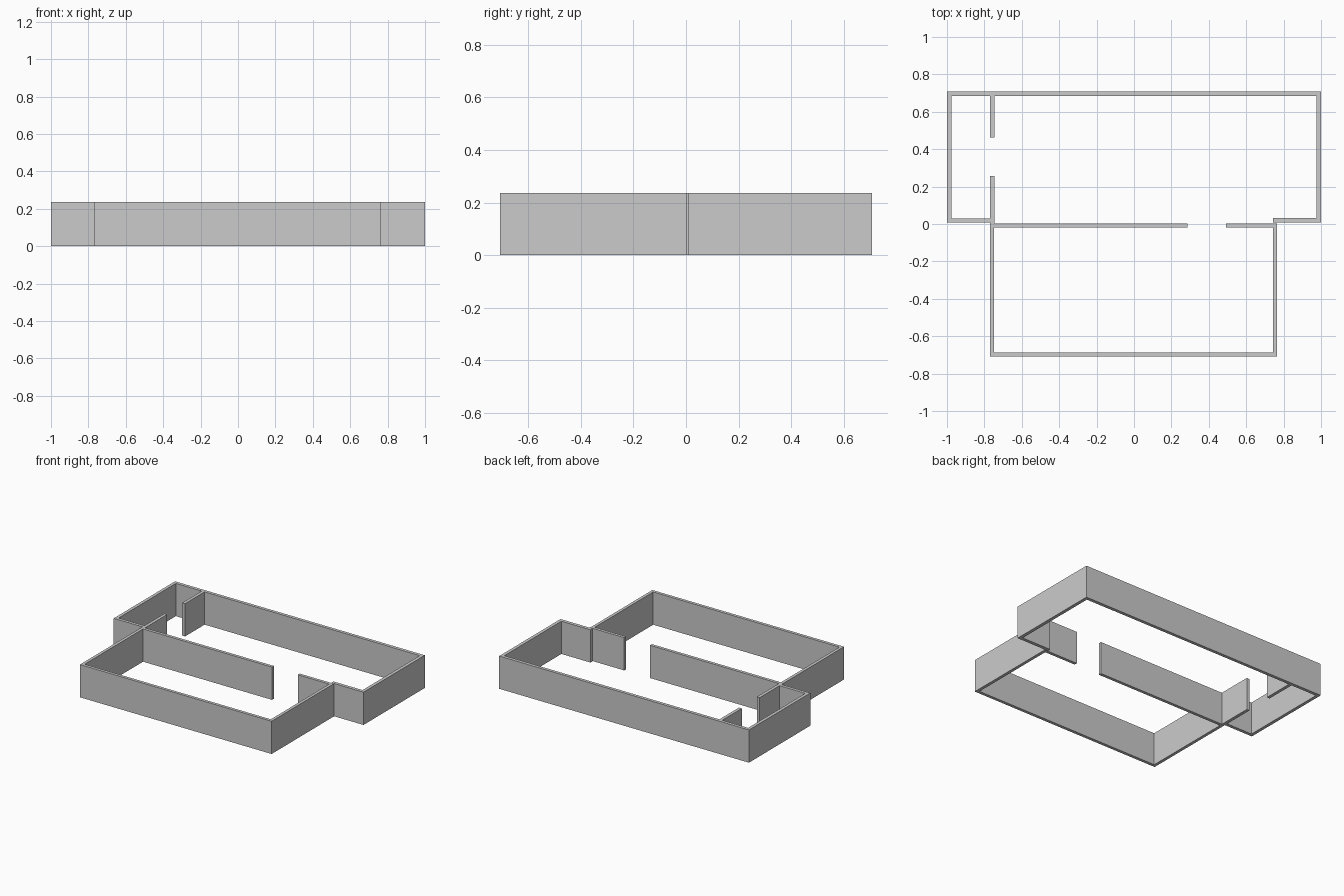
import bpy
import bmesh
from mathutils import Vector

if "Cube" in bpy.data.objects:
    bpy.data.objects.remove(bpy.data.objects["Cube"])

HEIGHT = 0.237
THICK = 0.023


def normal(a, b):
    d = (b - a).normalized()
    return Vector((-d.y, d.x))


def wall_run(name, path, thick=THICK):
    """Extrude a wall along its outer line, thickened to the left with mitred corners."""
    pts = [Vector(p) for p in path]
    norms = [normal(a, b) for a, b in zip(pts, pts[1:])]
    inner = []
    for i, p in enumerate(pts):
        n0, n1 = norms[max(i - 1, 0)], norms[min(i, len(norms) - 1)]
        inner.append(p + (n0 + n1) * thick / (1 + n0.dot(n1)))
    bm = bmesh.new()
    rings = []
    for o, n in zip(pts, inner):
        rings.append([bm.verts.new((q.x, q.y, z))
                      for q, z in ((o, 0), (n, 0), (n, HEIGHT), (o, HEIGHT))])
    for a, b in zip(rings, rings[1:]):
        for k in range(4):
            j = (k + 1) % 4
            bm.faces.new((a[k], a[j], b[j], b[k]))
    bm.faces.new(rings[0])
    bm.faces.new(rings[-1])
    bmesh.ops.recalc_face_normals(bm, faces=bm.faces)
    mesh = bpy.data.meshes.new(name)
    bm.to_mesh(mesh)
    bm.free()
    obj = bpy.data.objects.new(name, mesh)
    bpy.context.collection.objects.link(obj)
    return obj


# Front room, with a doorway gap in its back wall
wall_run("front_room_walls", [
    (0.285, 0.004), (-0.77, 0.004), (-0.77, -0.708),
    (0.765, -0.708), (0.765, 0.004), (0.492, 0.004)], 0.022)

# Back room: right end bay, then the long back wall and left end bay
wall_run("back_room_right_bay", [
    (0.742, 0.007), (1.0, 0.007), (1.0, 0.708), (0.742, 0.708)], 0.024)
wall_run("back_room_left_walls", [
    (0.742, 0.708), (-1.0, 0.708), (-1.0, 0.007), (-0.77, 0.007)])

# Side partition, split by a doorway
wall_run("partition_back", [(-0.747, 0.462), (-0.747, 0.685)])
wall_run("partition_front", [(-0.747, 0.004), (-0.747, 0.257)])
